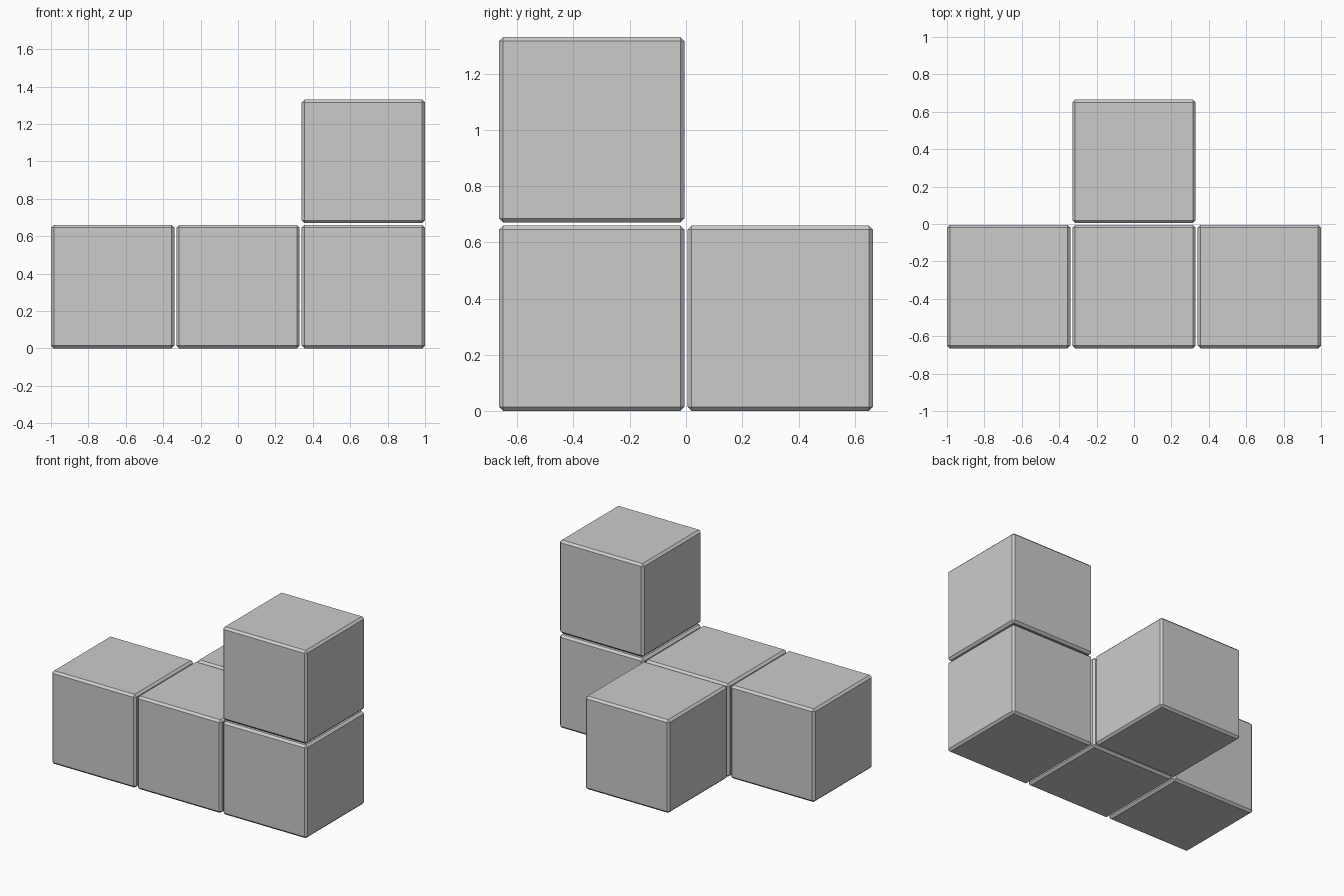
import bpy

if "Cube" in bpy.data.objects:
    bpy.data.objects.remove(bpy.data.objects["Cube"])

SIZE = 0.66     # edge of one cube
PITCH = 0.67    # spacing between cube centres
BEVEL = 0.015   # flat chamfer on every edge

grey = bpy.data.materials.new("light_grey")
grey.diffuse_color = (0.6, 0.6, 0.6, 1.0)
grey.use_nodes = True
grey.node_tree.nodes["Principled BSDF"].inputs["Base Color"].default_value = grey.diffuse_color


def add_cube(name, cell):
    """Chamfered cube at a grid cell (column, row, level)."""
    col, row, level = cell
    bpy.ops.mesh.primitive_cube_add(
        size=SIZE,
        location=(col * PITCH, (row - 0.5) * PITCH, SIZE / 2 + level * PITCH))
    cube = bpy.context.object
    cube.name = name
    cube.data.materials.append(grey)
    chamfer = cube.modifiers.new("chamfer", 'BEVEL')
    chamfer.width = BEVEL
    chamfer.segments = 1


# Front row of three, one cube behind the middle, one on top of the right
cells = {
    "left_cube": (-1, 0, 0),
    "middle_cube": (0, 0, 0),
    "right_cube": (1, 0, 0),
    "back_cube": (0, 1, 0),
    "top_cube": (1, 0, 1),
}
for name, cell in cells.items():
    add_cube(name, cell)
